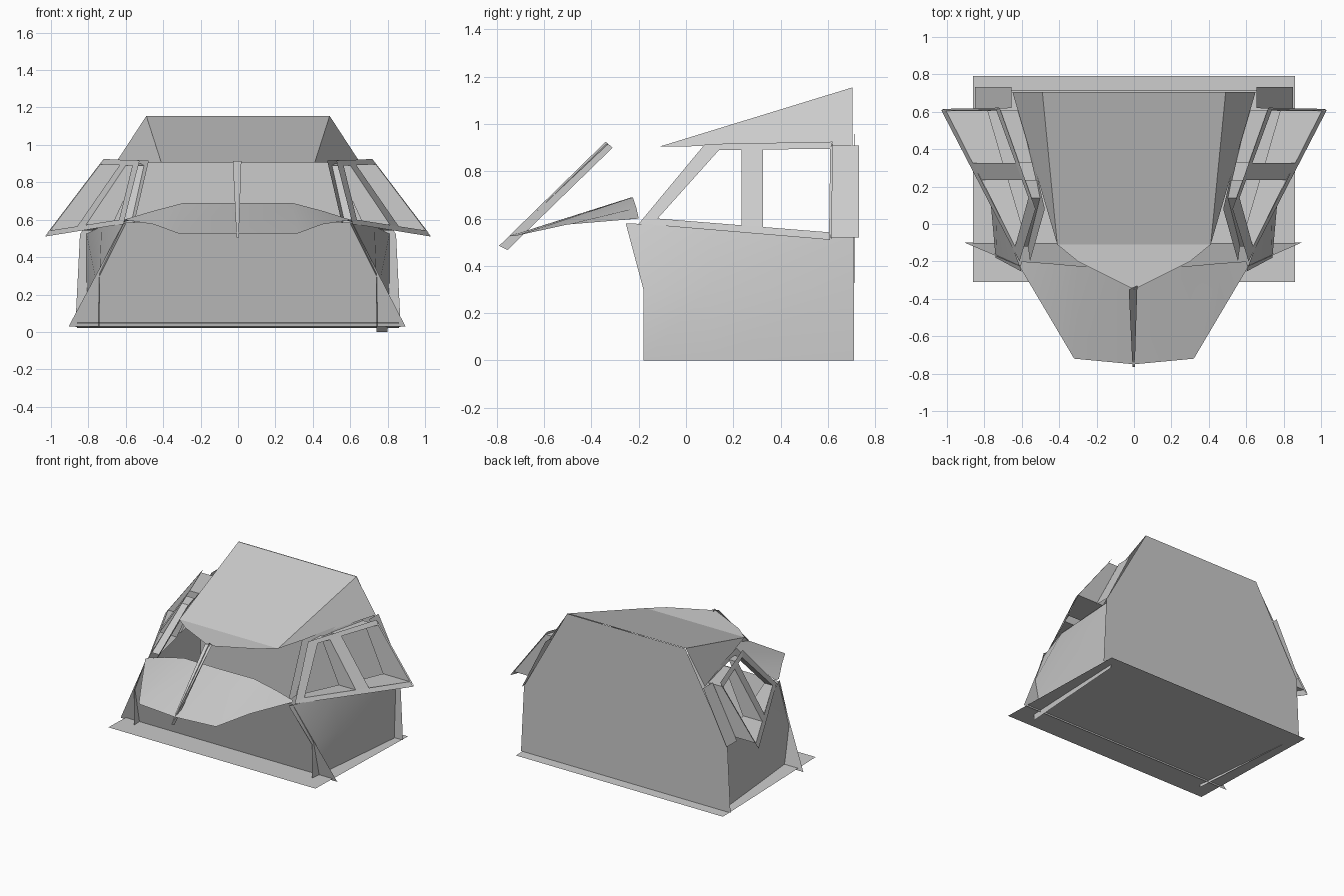
import bpy, bmesh, math

if "Cube" in bpy.data.objects:
    bpy.data.objects.remove(bpy.data.objects["Cube"])


def sheet(name, faces, smooth=False):
    """One object from a list of faces, each given by its corner points."""
    bm = bmesh.new()
    for pts in faces:
        bm.faces.new([bm.verts.new(p) for p in pts])
    bmesh.ops.remove_doubles(bm, verts=bm.verts, dist=0.0005)
    bmesh.ops.recalc_face_normals(bm, faces=bm.faces)
    mesh = bpy.data.meshes.new(name)
    bm.to_mesh(mesh)
    bm.free()
    ob = bpy.data.objects.new(name, mesh)
    bpy.context.collection.objects.link(ob)
    if smooth:
        bpy.context.view_layer.objects.active = ob
        ob.select_set(True)
        bpy.ops.object.shade_smooth_by_angle(angle=math.radians(40))
        ob.select_set(False)
    return ob


def grid(rows):
    """Quads between neighbouring rows of points."""
    return [[a[i], a[i + 1], b[i + 1], b[i]]
            for a, b in zip(rows, rows[1:]) for i in range(len(a) - 1)]


def flip(faces, s):
    return [[(s * x, y, z) for x, y, z in f] for f in faces]


def mirror_pts(half):
    """Points from the centre outwards, continued to the other side."""
    return [(-x, y, z) for x, y, z in reversed(half[1:])] + half


# Floor, slightly tilted
sheet("floor", [[(-.86, -.31, .05), (.86, -.31, .05), (.86, .79, .022), (-.86, .79, .022)]])

# Front wall, leaning forward
sheet("front_wall", [[(-.905, -.1, .03), (.895, -.1, .03), (.61, -.225, .585), (-.61, -.225, .585)]])

# Back wall
sheet("back_wall", [[(-.87, .715, .025), (.87, .715, .025), (.845, .715, .52), (.49, .71, 1.155),
                     (-.49, .71, 1.155), (-.845, .715, .52)]])

# Roof with sloping top, side gores and pointed visor
roof = [[(-.41, -.11, .905), (.41, -.11, .905), (.49, .705, 1.155), (-.49, .705, 1.155)],
        [(-.41, -.11, .905), (-.3, -.2, .907), (0, -.35, .907), (.3, -.2, .907), (.41, -.11, .905)]]
for s in (1, -1):
    roof += flip([[(.41, -.11, .905), (.65, .705, .91), (.49, .705, 1.155)]], s)
sheet("roof", roof)

# Dash cowl
front = mirror_pts([(0, -.75, .525), (.32, -.72, .527), (.45, -.5, .575), (.61, -.23, .6)])
back = mirror_pts([(0, -.23, .69), (.29, -.225, .69), (.46, -.21, .645), (.6, -.2, .6)])
sheet("dash_cowl", grid([front, back]), True)

# Windscreen centre post: upright web and tapering flange
sheet("windscreen_post", [[(0, -.79, .485), (0, -.755, .467), (0, -.31, .9), (0, -.34, .925)],
                          [(-.008, -.765, .505), (.004, -.765, .505), (.018, -.33, .915), (-.028, -.35, .915)]])


def outer(p):
    y, z = p
    t = (z - .55) / .36
    return ((.72 + .46 * y) * (1 - t) + (.50 + .37 * y) * t, y, z)


def inner(p):
    y, z = p
    t = (z - .55) / .36
    return ((.62 + .26 * y) * (1 - t) + (.46 + .24 * y) * t, y, z)


# Window openings and the bars around them, in side view (y, z)
quarter = [(-.12, .6), (.14, .89), (.235, .9), (.235, .57)]
rear = [(.325, .56), (.325, .895), (.61, .895), (.605, .542)]
bars = [[(-.2, .578), (-.12, .6), (.14, .89), (.08, .915)],
        [(.08, .915), (.14, .89), (.61, .895), (.62, .925)],
        [(-.2, .578), (-.12, .6), (.605, .542), (.61, .51)],
        [(.235, .57), (.235, .9), (.325, .895), (.325, .56)],
        [(.605, .542), (.61, .895), (.622, .92), (.615, .512)]]

for side, s in (("right", 1), ("left", -1)):
    # Side panel, curling in at the front top
    zb = 0 if s > 0 else .025
    sheet(side + "_side_panel", flip(grid([
        [(.74, -.18, zb), (.76, .1, zb), (.8, .71, zb)],
        [(.74, -.18, .3), (.765, .1, .3), (.81, .71, .3)],
        [(.6, -.255, .58), (.73, .1, .565), (.81, .71, .525)]]), s), True)

    # Window frame: bars outside and a lining through each opening
    faces = [[outer(p) for p in b] for b in bars]
    faces += [[inner(p) for p in b] for b in bars[:2]]
    for loop in (quarter, rear):
        for a, b in zip(loop, loop[1:] + loop[:1]):
            faces.append([outer(a), outer(b), inner(b), inner(a)])
    sheet(side + "_window_frame", flip(faces, s))

    # Rear corner pillar
    sheet(side + "_rear_pillar", flip([[(.655, .62, .91), (.655, .732, .91),
                                        (.85, .732, .52), (.85, .61, .52)]], s))
